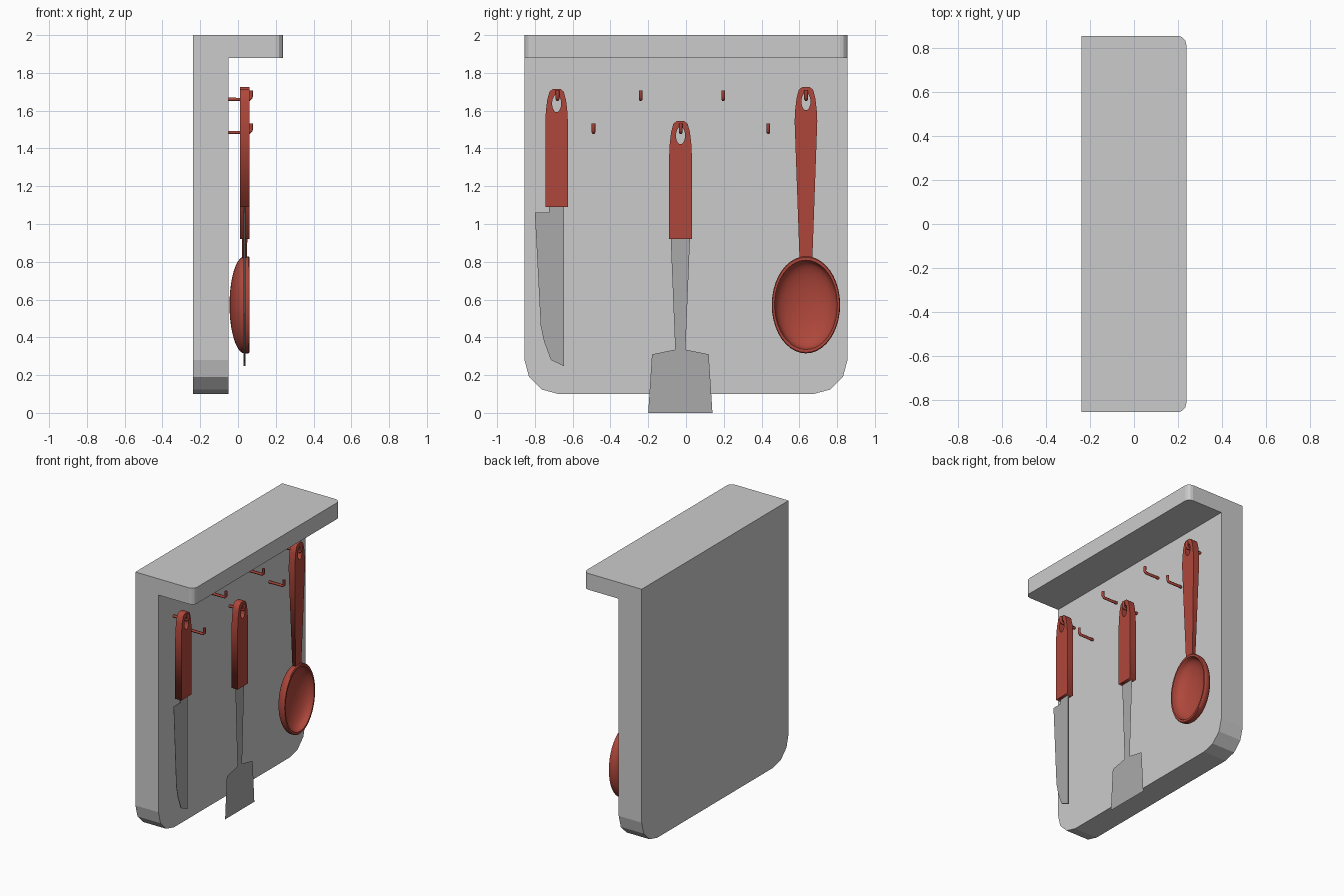
import bpy, bmesh, math
from mathutils import Matrix, Vector

if "Cube" in bpy.data.objects:
    bpy.data.objects.remove(bpy.data.objects["Cube"])


def material(name, rgb):
    m = bpy.data.materials.new(name)
    m.diffuse_color = (*rgb, 1)
    m.use_nodes = True
    m.node_tree.nodes["Principled BSDF"].inputs["Base Color"].default_value = m.diffuse_color
    return m


RED = material("red_plastic", (0.43, 0.063, 0.044))
STEEL = material("dark_steel", (0.4, 0.4, 0.4))
UTENSIL_X = 0.035


def add(name, mesh, mat=None):
    ob = bpy.data.objects.new(name, mesh)
    bpy.context.collection.objects.link(ob)
    if mat:
        mesh.materials.clear()
        mesh.materials.append(mat)
    return ob


def from_bm(name, bm, mat=None):
    mesh = bpy.data.meshes.new(name)
    bm.to_mesh(mesh)
    bm.free()
    return add(name, mesh, mat)


def prism(points, vec):
    """Closed solid from a 3D outline swept along a vector."""
    bm = bmesh.new()
    face = bm.faces.new([bm.verts.new(p) for p in points])
    ext = bmesh.ops.extrude_face_region(bm, geom=[face])
    bmesh.ops.translate(bm, vec=vec, verts=[v for v in ext["geom"] if isinstance(v, bmesh.types.BMVert)])
    bmesh.ops.recalc_face_normals(bm, faces=bm.faces)
    return bm


def curve_mesh(cu):
    ob = bpy.data.objects.new("temp", cu)
    bpy.context.collection.objects.link(ob)
    dg = bpy.context.evaluated_depsgraph_get()
    mesh = bpy.data.meshes.new_from_object(ob.evaluated_get(dg))
    bpy.data.objects.remove(ob)
    return mesh


def poly_spline(cu, pts, cyclic):
    sp = cu.splines.new("POLY")
    sp.points.add(len(pts) - 1)
    for p, co in zip(sp.points, pts):
        p.co = (*co, 1)
    sp.use_cyclic_u = cyclic


# Back board with overhanging shelf, corners rounded
L = [(-0.2375, 0.1), (-0.05, 0.1), (-0.05, 1.88), (0.2375, 1.88), (0.2375, 2), (-0.2375, 2)]
bm = prism([(x, -0.855, z) for x, z in L], (0, 1.71, 0))


def edges_where(test):
    return [e for e in bm.edges if all(test(v.co) for v in e.verts)]


for radius, groups in (
    (0.18, [lambda c, s=s: c.z < 0.11 and c.y * s > 0.85 for s in (-1, 1)]),
    (0.04, [lambda c, s=s: c.x > 0.23 and c.y * s > 0.85 for s in (-1, 1)]),
):
    es = [e for g in groups for e in edges_where(g)]
    bmesh.ops.bevel(bm, geom=es, offset=radius, segments=3, profile=0.5, affect="EDGES")
from_bm("backboard_with_shelf", bm)

# Hooks, two staggered rows
hooks = [(y, 1.66) for y in (-0.68, -0.24, 0.197, 0.636)] + [(y, 1.485) for y in (-0.49, -0.028, 0.436)]
for i, (y, z) in enumerate(hooks):
    cu = bpy.data.curves.new("hook", "CURVE")
    cu.dimensions = "3D"
    cu.bevel_depth = 0.01
    cu.bevel_resolution = 1
    cu.use_fill_caps = True
    poly_spline(cu, [(-0.06, y, z), (0.06, y, z), (0.07, y, z + 0.01), (0.07, y, z + 0.046)], False)
    add(f"hook_{i + 1}", curve_mesh(cu), RED)


# Handles with hanging hole and optional taper
def handle(name, y, top, length, bottom_half=0.06, bottom_thick=1.0):
    half = [(0.02, 0), (0.038, -0.015), (0.05, -0.06), (0.057, -0.12), (0.06, -0.18), (bottom_half, -length)]
    outline = half + [(-a, b) for a, b in reversed(half)]
    hole = [(0.024 * math.cos(t), -0.077 + 0.046 * math.sin(t))
            for t in (2 * math.pi * k / 20 for k in range(20))]
    cu = bpy.data.curves.new("handle", "CURVE")
    cu.dimensions = "2D"
    cu.fill_mode = "BOTH"
    cu.extrude = 0.025
    for pts in (outline, hole):
        poly_spline(cu, [(a, b, 0) for a, b in pts], True)
    mesh = curve_mesh(cu)
    for v in mesh.vertices:
        a, b, c = v.co
        k = 1 + (bottom_thick - 1) * max(0, (-b - 0.18) / (length - 0.18))
        v.co = (UTENSIL_X + c * k, y + a, top + b)
    bm = bmesh.new()
    bm.from_mesh(mesh)
    bmesh.ops.remove_doubles(bm, verts=bm.verts, dist=1e-4)
    bmesh.ops.recalc_face_normals(bm, faces=bm.faces)
    return from_bm(name, bm, RED)


handle("knife_handle", -0.685, 1.715, 0.625)
handle("spatula_handle", -0.029, 1.545, 0.625)
handle("ladle_handle", 0.635, 1.725, 0.91, 0.034, 0.5)

# Knife blade: wedge, thick at the spine
blade = [(-0.645, 1.1), (-0.725, 1.1), (-0.725, 1.06), (-0.8, 1.06), (-0.769, 0.46),
         (-0.752, 0.38), (-0.715, 0.28), (-0.645, 0.247)]
bm = prism([(-0.005, y, z) for y, z in blade], (0.01, 0, 0))
for v in bm.verts:
    v.co.x = UTENSIL_X + v.co.x * max(0.15, min(1, (v.co.y + 0.8) / 0.155))
from_bm("knife_blade", bm, STEEL)

# Spatula blade: flat sheet
side = [(0.051, 0.93), (0.027, 0.335), (0.15, 0.31), (0.17, 0)]
bm = bmesh.new()
bm.faces.new([bm.verts.new((UTENSIL_X, -0.03 + a, z))
              for a, z in side[::-1] + [(-a, z) for a, z in side]])
bmesh.ops.recalc_face_normals(bm, faces=bm.faces)
if bm.faces[:][0].normal.x < 0:
    bmesh.ops.reverse_faces(bm, faces=bm.faces)
from_bm("spatula_blade", bm, STEEL)

# Ladle bowl: revolved profile stretched to an oval
steps = [math.pi / 2 * k / 10 for k in range(11)]
profile = [(0.035 - 0.08 * math.cos(t), math.sin(t)) for t in steps]
profile += [(0.055, 1), (0.06, 0.98), (0.06, 0.92)]
profile += [(0.05 - 0.08 * math.cos(t), 0.9 * math.sin(t)) for t in reversed(steps)]
bm = bmesh.new()
vs = [bm.verts.new((x, 0, r)) for x, r in profile]
es = [bm.edges.new(p) for p in zip(vs, vs[1:])]
bmesh.ops.spin(bm, geom=vs + es, cent=(0, 0, 0), axis=(1, 0, 0), angle=2 * math.pi, steps=40)
bmesh.ops.remove_doubles(bm, verts=bm.verts, dist=1e-4)
bmesh.ops.recalc_face_normals(bm, faces=bm.faces)
bmesh.ops.transform(bm, verts=bm.verts,
                    matrix=Matrix.Translation(Vector((0, 0.635, 0.572))) @ Matrix.Diagonal((1, 0.181, 0.257, 1)))
bowl = from_bm("ladle_bowl", bm, RED)
bpy.context.view_layer.objects.active = bowl
bowl.select_set(True)
bpy.ops.object.shade_smooth_by_angle(angle=math.radians(40))
